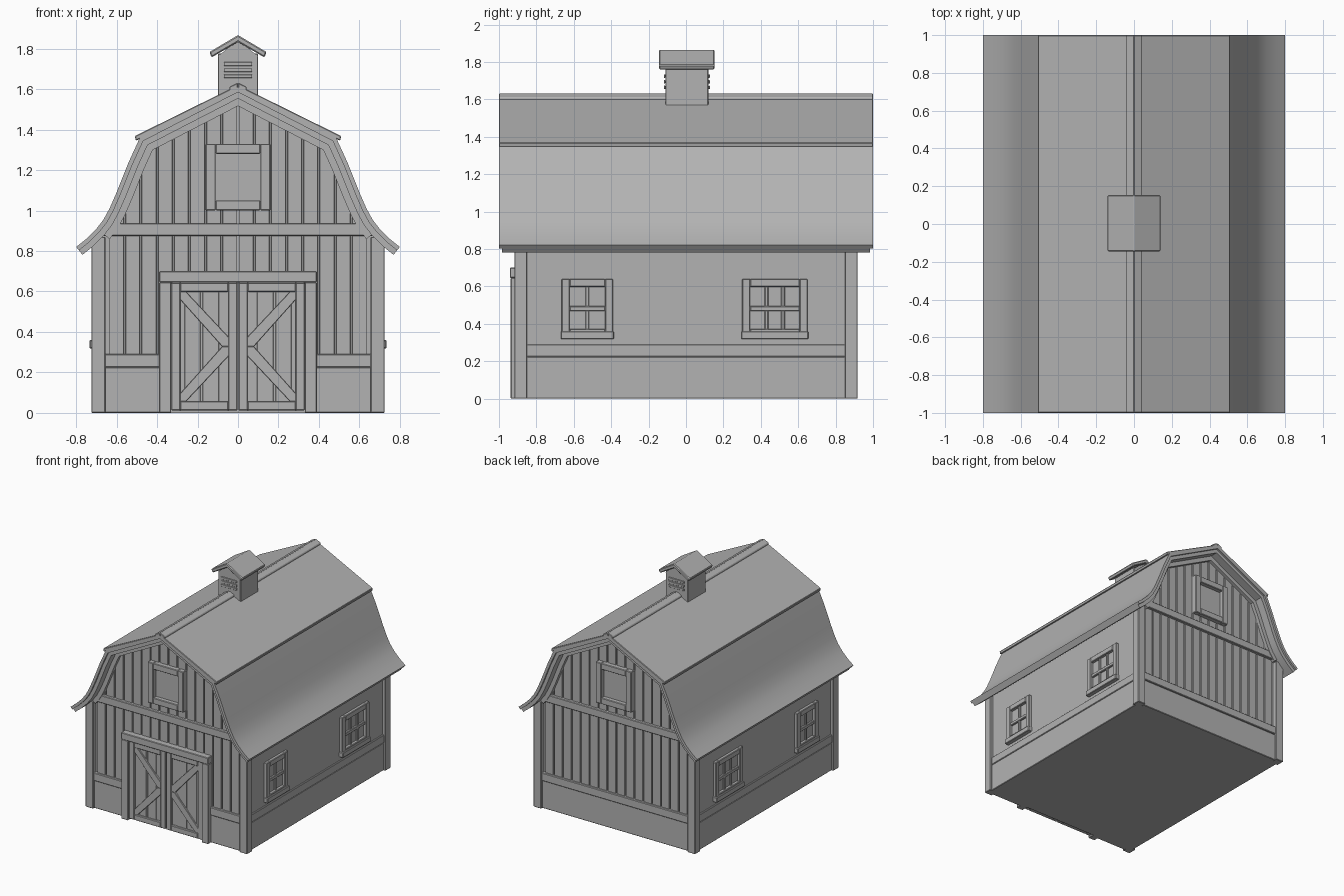
import bpy, bmesh, math
from mathutils import Vector

if "Cube" in bpy.data.objects:
    bpy.data.objects.remove(bpy.data.objects["Cube"])

paint = bpy.data.materials.new("plain_grey")
paint.diffuse_color = (0.45, 0.45, 0.45, 1)
paint.use_nodes = True
paint.node_tree.nodes["Principled BSDF"].inputs["Base Color"].default_value = paint.diffuse_color


def prism(name, pts, a, b, axis="y", bevel=0.004):
    """Extrude a 2D outline from a to b; pts are (x,z) along y or (y,z) along x."""
    bm = bmesh.new()
    put = (lambda p, d: (p[0], d, p[1])) if axis == "y" else (lambda p, d: (d, p[0], p[1]))
    face = bm.faces.new([bm.verts.new(put(p, a)) for p in pts])
    new = bmesh.ops.extrude_face_region(bm, geom=[face])["geom"]
    shift = Vector((0, b - a, 0) if axis == "y" else (b - a, 0, 0))
    bmesh.ops.translate(bm, vec=shift, verts=[v for v in new if isinstance(v, bmesh.types.BMVert)])
    bmesh.ops.recalc_face_normals(bm, faces=bm.faces)
    me = bpy.data.meshes.new(name)
    bm.to_mesh(me)
    bm.free()
    me.materials.append(paint)
    ob = bpy.data.objects.new(name, me)
    bpy.context.collection.objects.link(ob)
    if bevel:
        mod = ob.modifiers.new("soft_edges", "BEVEL")
        mod.width, mod.segments = bevel, 1
        mod.limit_method, mod.angle_limit = "ANGLE", math.radians(40)
    return ob


def box(name, u0, u1, z0, z1, a, b, axis="y", bevel=0.004):
    return prism(name, [(u0, z0), (u1, z0), (u1, z1), (u0, z1)], a, b, axis, bevel)


def frame(name, u0, u1, z0, z1, w, a, b, axis="y"):
    """Four boards around an opening."""
    box(name + "_left", u0, u0 + w, z0, z1, a, b, axis)
    box(name + "_right", u1 - w, u1, z0, z1, a, b, axis)
    box(name + "_top", u0 + w, u1 - w, z1 - w, z1, a, b, axis)
    box(name + "_bottom", u0 + w, u1 - w, z0, z0 + w, a, b, axis)


def offset(pts, d):
    """Shift a half profile inwards by d, mitred at the bends."""
    dirs = [(Vector(q) - Vector(p)).normalized() for p, q in zip(pts, pts[1:])]
    out = []
    for i, p in enumerate(pts):
        d0, d1 = dirs[max(i - 1, 0)], dirs[min(i, len(dirs) - 1)]
        if i == 0:
            out.append((0, p[1] - d / d1.x))
            continue
        n0, n1 = Vector((d0.y, -d0.x)), Vector((d1.y, -d1.x))
        out.append(tuple(Vector(p) + (n0 + n1) * d / (1 + n0.dot(n1))))
    return out


def shell(name, half, d0, d1, length):
    """Layer of the roof between two depths, mirrored across x = 0."""
    o, i = offset(half, d0), offset(half, d1)
    mir = lambda h: [(-x, z) for x, z in reversed(h[1:])] + h
    ob = prism(name, mir(o) + mir(i)[::-1], -length, length, bevel=0)
    ob.data.polygons.foreach_set("use_smooth", [False] * len(ob.data.polygons))
    ob.select_set(True)
    bpy.context.view_layer.objects.active = ob
    bpy.ops.object.shade_smooth_by_angle(angle=math.radians(20))
    ob.select_set(False)
    return ob


# Gambrel roof: flared half profile, stacked layers
half = [(0, 1.61), (0.485, 1.36), (0.54, 1.24), (0.60, 1.09), (0.635, 1.01),
        (0.665, 0.955), (0.70, 0.91), (0.75, 0.86), (0.80, 0.82)]
shell("roof_covering", half, 0, 0.022, 1.0)
shell("roof_underlayer", half, 0.018, 0.05, 0.985)
for s in (-1, 1):
    prism("upper_roof_slope", [(0, 1.62), (s * 0.51, 1.368), (s * 0.505, 1.345), (0, 1.595)], -1, 1)
    prism("ridge_cap", [(0, 1.632), (s * 0.043, 1.612), (s * 0.043, 1.59), (0, 1.6)], -1, 1)

# Solid barn body
right = [(0.70, 0), (0.70, 0.86), (0.61, 0.985), (0.455, 1.325)]
prism("barn_body", right + [(0, 1.56)] + [(-x, z) for x, z in reversed(right)], -0.88, 0.88, bevel=0)

inner = offset(half, 0.055)


def ceiling(x):
    """Height under the roof at x."""
    x = abs(x)
    for (x0, z0), (x1, z1) in zip(inner, inner[1:]):
        if x <= x1:
            return z0 + (z1 - z0) * (x - x0) / (x1 - x0)
    return inner[-1][1]


# Both gable ends: planks, beam, posts, rake boards, wainscot and loft window
for s, end in ((-1, "front"), (1, "back")):
    for i in range(16):
        x0, x1 = -0.64 + i * 0.08 + 0.004, -0.56 + i * 0.08 - 0.004
        prism(end + "_plank", [(x0, 0.02), (x1, 0.02), (x1, ceiling(x1)), (x0, ceiling(x0))],
              s * 0.87, s * 0.892, bevel=0.002)
    box(end + "_beam", -0.665, 0.665, 0.875, 0.937, s * 0.87, s * 0.915)
    o, i = offset(half[:7], 0.045), offset(half[:7], 0.083)
    for m in (-1, 1):
        prism(end + "_rake_board", [(m * x, z) for x, z in o + i[::-1]], s * 0.87, s * 0.92, bevel=0)
        box(end + "_corner_post", m * 0.655, m * 0.725, 0, 0.87, s * 0.85, s * 0.918)
        if end == "front":
            box("front_wainscot", m * 0.38, m * 0.66, 0, 0.225, -0.87, -0.9)
            box("front_wainscot_rail", m * 0.38, m * 0.66, 0.225, 0.29, -0.87, -0.91)
    if end == "back":
        box("back_wainscot", -0.66, 0.66, 0, 0.225, 0.87, 0.9)
        box("back_wainscot_rail", -0.66, 0.66, 0.225, 0.29, 0.87, 0.91)
    box(end + "_loft_pane", -0.13, 0.13, 1.03, 1.30, s * 0.87, s * 0.895)
    frame(end + "_loft_frame", -0.16, 0.16, 1.0, 1.33, 0.05, s * 0.87, s * 0.93)

# Double door with frame and braces
for m in (-1, 1):
    box("door_jamb", m * 0.33, m * 0.39, 0, 0.645, -0.87, -0.938)
    box("door_panel", m * 0.002, m * 0.33, 0.012, 0.645, -0.87, -0.905)
    lo, hi = sorted((m * 0.003, m * 0.33))
    frame("door_frame", lo, hi, 0.012, 0.643, 0.045, -0.87, -0.925)
    for k in (0.135, 0.225):
        box("door_groove_board", m * (k - 0.04), m * (k + 0.04), 0.055, 0.6, -0.9, -0.908, bevel=0.002)
    for v in (-1, 1):
        z = lambda d: 0.328 + v * d
        prism("door_brace", [(m * 0.045, z(0)), (m * 0.045, z(0.045)), (m * 0.258, z(0.272)),
                             (m * 0.288, z(0.272)), (m * 0.288, z(0.235)), (m * 0.078, z(0))],
              -0.9, -0.92, bevel=0.002)
box("door_header", -0.39, 0.39, 0.645, 0.70, -0.87, -0.942)

# Long sides: wainscot and windows (small in front, wide at the rear)
for m in (-1, 1):
    box("side_wainscot", -0.86, 0.86, 0, 0.225, m * 0.69, m * 0.708, "x")
    box("side_wainscot_rail", -0.86, 0.86, 0.225, 0.29, m * 0.69, m * 0.711, "x")
    for y0, y1, cols in ((-0.665, -0.39, 2), (0.30, 0.65, 3)):
        frame("window_frame", y0, y1, 0.33, 0.64, 0.043, m * 0.69, m * 0.724, "x")
        box("window_sill", y0 - 0.004, y1 + 0.004, 0.318, 0.36, m * 0.69, m * 0.734, "x")
        g0, g1 = y0 + 0.043, y1 - 0.043
        for c in range(1, cols):
            y = g0 + (g1 - g0) * c / cols
            box("window_mullion", y - 0.01, y + 0.01, 0.36, 0.6, m * 0.69, m * 0.712, "x")
        box("window_crossbar", g0, g1, 0.468, 0.495, m * 0.69, m * 0.716, "x")

# Cupola with louvres and its own little roof
box("cupola_body", -0.10, 0.10, 1.53, 1.775, -0.11, 0.12)
prism("cupola_gable", [(-0.1, 1.76), (0.1, 1.76), (0, 1.85)], -0.11, 0.12, bevel=0)
for s, y in ((-1, -0.11), (1, 0.12)):
    for z in (1.655, 1.685, 1.715):
        box("cupola_louvre", -0.07, 0.07, z, z + 0.018, y, y + s * 0.008, bevel=0.002)
prism("cupola_roof", [(0, 1.867), (0.142, 1.783), (0.13, 1.757), (0, 1.833),
                      (-0.13, 1.757), (-0.142, 1.783)], -0.145, 0.153, bevel=0.006)
